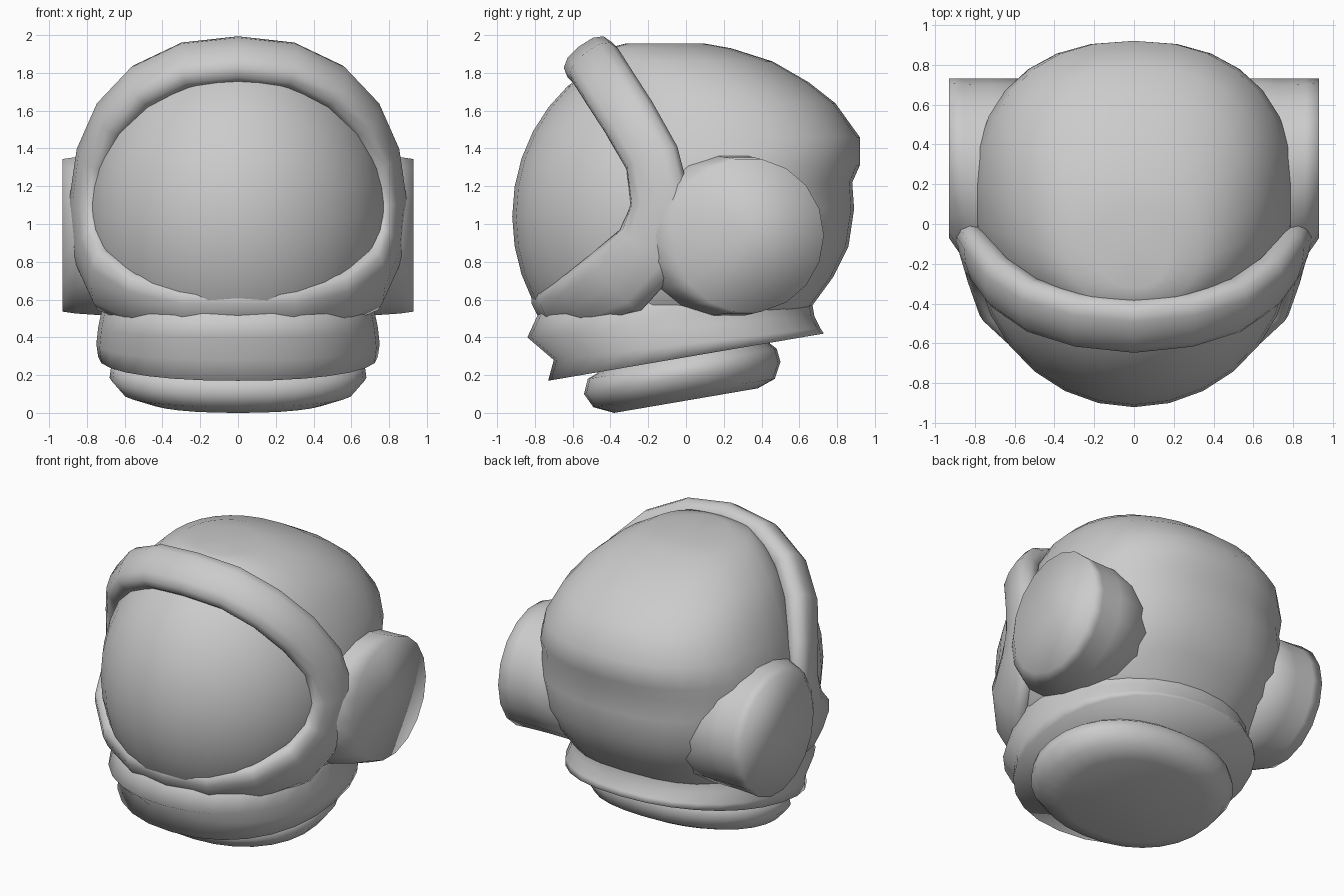
import bpy, bmesh, math
from mathutils import Vector

cube = bpy.data.objects.get("Cube")
if cube:
    bpy.data.objects.remove(cube)

GREY = (0.6, 0.6, 0.6, 1)
grey = bpy.data.materials.new("plain grey")
grey.diffuse_color = GREY
grey.use_nodes = True
grey.node_tree.nodes["Principled BSDF"].inputs["Base Color"].default_value = GREY


def finish(name, bm):
    """Turn the mesh into a fully smooth-shaded object."""
    bmesh.ops.recalc_face_normals(bm, faces=bm.faces)
    for face in bm.faces:
        face.smooth = True
    mesh = bpy.data.meshes.new(name)
    bm.to_mesh(mesh)
    bm.free()
    mesh.materials.append(grey)
    bpy.context.collection.objects.link(bpy.data.objects.new(name, mesh))


def rounded(angle, power):
    """Point on a unit superellipse."""
    c, s = math.cos(angle), math.sin(angle)
    return (math.copysign(abs(c) ** (2 / power), c), math.copysign(abs(s) ** (2 / power), s))


def cap(bm, ring):
    """Close a ring with a fan around its centre."""
    centre = bm.verts.new(sum((v.co for v in ring), Vector()) / len(ring))
    for a, b in zip(ring, ring[1:] + ring[:1]):
        bm.faces.new((a, b, centre))


def skin(bm, rings, closed=False):
    """Bridge equal rings of vertices with quads."""
    pairs = list(zip(rings, rings[1:]))
    if closed:
        pairs.append((rings[-1], rings[0]))
    for a, b in pairs:
        for i in range(len(a)):
            j = (i + 1) % len(a)
            bm.faces.new((a[i], a[j], b[j], b[i]))
    if not closed:
        cap(bm, rings[0])
        cap(bm, rings[-1])


def loft(name, slices, power=2.2, sides=28):
    """Stack tilted rounded slices: front z, back z, front y, back y, half width."""
    bm = bmesh.new()
    rings = []
    for zf, zb, yf, yb, hw in slices:
        ring = []
        for i in range(sides):
            u, v = rounded(math.tau * i / sides, power)
            t = (v + 1) / 2
            ring.append(bm.verts.new((hw * u, yf + (yb - yf) * t, zf + (zb - zf) * t)))
        rings.append(ring)
    skin(bm, rings)
    finish(name, bm)


# Helmet shell with a swollen band across the back
shell = [(0.45, -0.60, 0.60, 0.60), (0.57, -0.66, 0.67, 0.72), (0.72, -0.62, 0.78, 0.78),
         (0.88, -0.58, 0.86, 0.81), (1.08, -0.55, 0.89, 0.82), (1.22, -0.55, 0.88, 0.81),
         (1.31, -0.55, 0.92, 0.80), (1.46, -0.55, 0.92, 0.76), (1.64, -0.52, 0.79, 0.68),
         (1.75, -0.50, 0.65, 0.60), (1.86, -0.46, 0.46, 0.48), (1.93, -0.42, 0.24, 0.34),
         (1.955, -0.32, 0.10, 0.18)]
loft("helmet_shell", [(z, z, f, b, w) for z, f, b, w in shell], power=2.3)

# Bulging visor
bm = bmesh.new()
bmesh.ops.create_uvsphere(bm, u_segments=28, v_segments=18, radius=1)
for v in bm.verts:
    v.co = Vector((v.co.x * 0.80, v.co.y * 0.82 - 0.10, v.co.z * 0.90 + 1.04))
finish("visor", bm)

# Rim around the visor: half path of (point, half width, half thickness)
half = [((0, -0.51, 1.87), 0.15, 0.09), ((0.28, -0.48, 1.84), 0.15, 0.09),
        ((0.51, -0.41, 1.73), 0.15, 0.09), ((0.67, -0.30, 1.56), 0.15, 0.09),
        ((0.77, -0.18, 1.35), 0.15, 0.08), ((0.81, -0.13, 1.10), 0.17, 0.07),
        ((0.79, -0.19, 0.87), 0.19, 0.07), ((0.71, -0.36, 0.70), 0.20, 0.08),
        ((0.53, -0.55, 0.60), 0.16, 0.08), ((0.27, -0.67, 0.56), 0.13, 0.09),
        ((0, -0.72, 0.56), 0.12, 0.08)]
path = half + [((-p[0], p[1], p[2]), w, t) for p, w, t in half[-2:0:-1]]
bm = bmesh.new()
rings = []
for i, (p, w, t) in enumerate(path):
    p = Vector(p)
    along = (Vector(path[(i + 1) % len(path)][0]) - Vector(path[i - 1][0])).normalized()
    out = p - Vector((0, 0.10, 1.10))
    out = (out - along * out.dot(along)).normalized()
    across = along.cross(out)
    ring = []
    for k in range(12):
        u, v = rounded(math.tau * k / 12, 2.5)
        ring.append(bm.verts.new(p + across * w * u + out * t * v))
    rings.append(ring)
skin(bm, rings, closed=True)
finish("visor_rim", bm)

# Ear cups, spreading forward into the rim: x, centre y, y radius, z radius
for name, side in (("left_ear_cup", 1), ("right_ear_cup", -1)):
    bm = bmesh.new()
    rings = []
    for x, y, ry, rz in ((0.45, 0.23, 0.50, 0.43), (0.72, 0.23, 0.50, 0.43),
                         (0.86, 0.28, 0.45, 0.42), (0.93, 0.33, 0.40, 0.41)):
        ring = []
        for k in range(18):
            u, v = rounded(math.tau * k / 18, 2)
            ring.append(bm.verts.new((side * x, y + ry * u, 0.94 + rz * v)))
        rings.append(ring)
    skin(bm, rings)
    finish(name, bm)

# Flared collar, tilted up to the back
loft("collar", [(0.17, 0.42, -0.73, 0.73, 0.74), (0.28, 0.45, -0.70, 0.71, 0.75),
                (0.40, 0.51, -0.84, 0.68, 0.74), (0.53, 0.57, -0.78, 0.67, 0.72),
                (0.66, 0.70, -0.65, 0.66, 0.70)])

# Rounded neck ring
loft("neck_ring", [(0.00, 0.13, -0.38, 0.38, 0.48), (0.03, 0.18, -0.49, 0.47, 0.61),
                   (0.10, 0.27, -0.54, 0.50, 0.68), (0.18, 0.34, -0.52, 0.48, 0.67),
                   (0.21, 0.37, -0.47, 0.44, 0.62), (0.32, 0.46, -0.45, 0.42, 0.58)])
